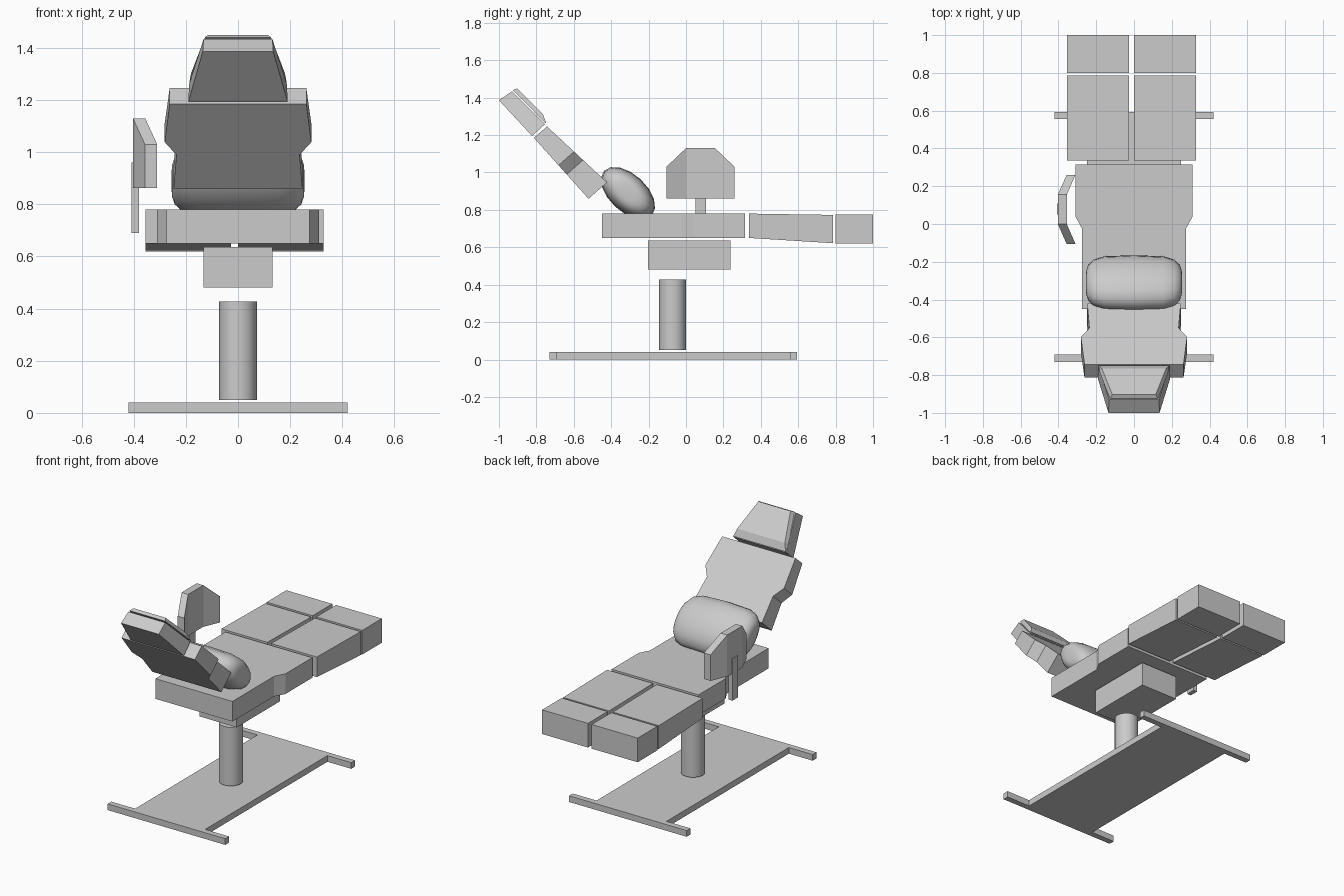
import bpy, bmesh
from math import sin, cos, pi, radians

if "Cube" in bpy.data.objects:
    bpy.data.objects.remove(bpy.data.objects["Cube"])


def loft(name, rings, smooth=False):
    """Bridge a list of equal-length point rings and cap both ends."""
    bm = bmesh.new()
    rows = [[bm.verts.new(p) for p in r] for r in rings]
    n = len(rows[0])
    for a, b in zip(rows, rows[1:]):
        for i in range(n):
            j = (i + 1) % n
            bm.faces.new((a[i], a[j], b[j], b[i]))
    bm.faces.new(rows[0][::-1])
    bm.faces.new(rows[-1])
    bmesh.ops.recalc_face_normals(bm, faces=bm.faces)
    me = bpy.data.meshes.new(name)
    bm.to_mesh(me)
    bm.free()
    ob = bpy.data.objects.new(name, me)
    bpy.context.collection.objects.link(ob)
    if smooth:
        bpy.ops.object.select_all(action='DESELECT')
        ob.select_set(True)
        bpy.context.view_layer.objects.active = ob
        bpy.ops.object.shade_smooth_by_angle(angle=radians(50))
    return ob


def prism(name, outline, z0, z1, smooth=False):
    return loft(name, [[(x, y, z) for x, y in outline] for z in (z0, z1)], smooth)


def rect(x0, x1, y0, y1):
    return [(x0, y0), (x1, y0), (x1, y1), (x0, y1)]


def side_block(name, x0, x1, profile):
    """Extrude a y-z profile across x."""
    return loft(name, [[(x, y, z) for y, z in profile] for x in (x0, x1)])


def slab(name, sections):
    """Symmetric slab; each section is (front w, y, z, back w, y, z)."""
    return loft(name, [[(-a, y, z), (a, y, z), (b, v, w), (-b, v, w)]
                       for a, y, z, b, v, w in sections])


# Floor base: plate with two cross bars in one H outline
half = [(0.42, -0.73), (0.42, -0.692), (0.25, -0.692),
        (0.25, 0.555), (0.42, 0.555), (0.42, 0.593)]
prism("floor_base", half + [(-x, y) for x, y in reversed(half)], 0, 0.04)

# Lifting column and the mechanism box under the seat
prism("column", [(0.072 * cos(i * pi / 8), -0.072 + 0.072 * sin(i * pi / 8))
                 for i in range(16)], 0.05, 0.428, True)
prism("mechanism_box", rect(-0.133, 0.133, -0.203, 0.237), 0.48, 0.636)

# Seat, wider toward the legs
half = [(0.275, -0.45), (0.275, -0.025), (0.31, 0.04), (0.31, 0.315)]
prism("seat", half + [(-x, y) for x, y in reversed(half)], 0.65, 0.78)

# Split leg and foot cushions
for side, x0, x1 in (("left", -0.355, -0.027), ("right", 0.0, 0.327)):
    side_block(side + "_leg_rest", x0, x1,
               [(0.337, 0.65), (0.785, 0.622), (0.785, 0.773), (0.337, 0.78)])
    side_block(side + "_foot_rest", x0, x1,
               [(0.80, 0.619), (1.0, 0.619), (1.0, 0.775), (0.80, 0.775)])

# Backrest: waist, shoulders, thinner toward the top
sections = []
for s, w in ((0, 0.247), (0.4, 0.236), (0.55, 0.281), (1, 0.262)):
    sections.append((w, -0.422 - 0.321 * s, 0.947 + 0.299 * s,
                     w, -0.521 - 0.292 * s, 0.859 + 0.326 * s))
slab("backrest", sections)

# Headrest shell and its pad
slab("headrest", [(0.188, -0.754, 1.258, 0.19, -0.823, 1.195),
                  (0.132, -0.93, 1.434, 0.135, -1.0, 1.386)])
slab("headrest_pad", [(0.187, -0.748, 1.265, 0.187, -0.753, 1.265),
                      (0.17, -0.765, 1.312, 0.18, -0.79, 1.303),
                      (0.115, -0.902, 1.45, 0.127, -0.925, 1.44)])

# Lumbar pillow: smooth tilted ellipse swept with rounded ends
ca, sa = cos(radians(43)), sin(radians(43))
rings = []
for deg in (-86, -78, -65, -45, -22, 0, 22, 45, 65, 78, 86):
    t = radians(deg)
    k = cos(t) ** 0.5
    x = 0.255 * abs(sin(t)) ** 0.5 * (1 if t > 0 else -1)
    ring = []
    for i in range(16):
        u, v = 0.175 * k * cos(i * pi / 8), 0.1 * k * sin(i * pi / 8)
        ring.append((x, -0.31 + u * ca + v * sa, 0.89 - u * sa + v * ca))
    rings.append(ring)
loft("lumbar_pillow", rings, True)

# Single armrest: bent panel on a post
loft("armrest_panel", [[(x, y, 0.862), (x + 0.047, y, 0.862), (x + 0.047, y, z), (x, y, z)]
                       for x, y, z in ((-0.357, -0.105, 1.03), (-0.403, 0.0, 1.13),
                                       (-0.403, 0.155, 1.13), (-0.357, 0.26, 1.03))])
prism("armrest_post", rect(-0.408, -0.38, 0.05, 0.108), 0.69, 0.96)
